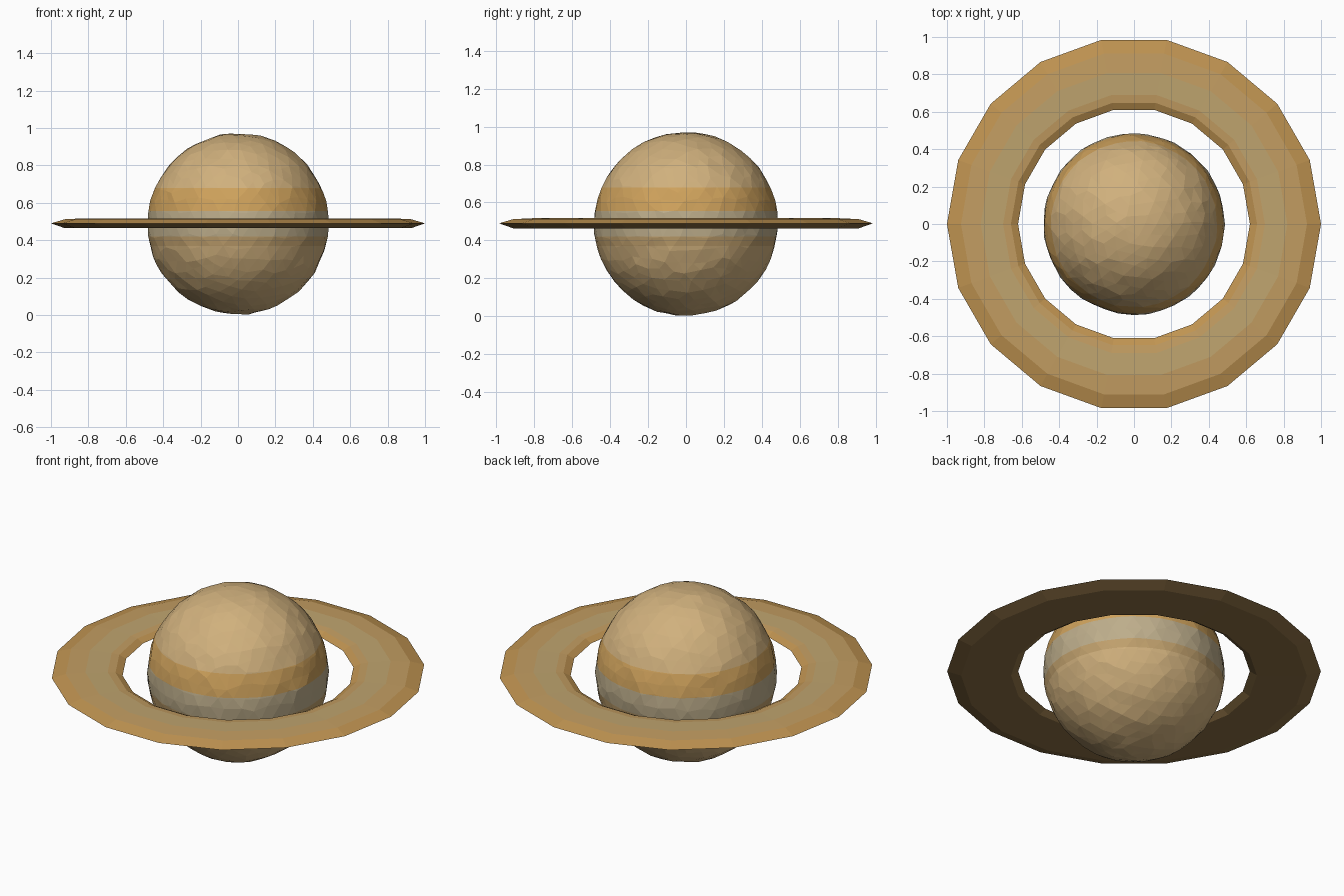
import bpy, bmesh, math, random
from mathutils import Vector

if "Cube" in bpy.data.objects:
    bpy.data.objects.remove(bpy.data.objects["Cube"])

random.seed(4)
CZ = 0.49


def material(name, srgb):
    m = bpy.data.materials.new(name)
    m.diffuse_color = [(c / 255) ** 2.2 for c in srgb] + [1]
    m.use_nodes = True
    m.node_tree.nodes["Principled BSDF"].inputs["Base Color"].default_value = m.diffuse_color
    return m


def finish(bm, name, mats):
    bmesh.ops.recalc_face_normals(bm, faces=bm.faces)
    me = bpy.data.meshes.new(name)
    bm.to_mesh(me)
    bm.free()
    for m in mats:
        me.materials.append(m)
    ob = bpy.data.objects.new(name, me)
    bpy.context.collection.objects.link(ob)
    return ob


tan = material("tan", (207, 175, 124))
orange = material("orange", (205, 160, 92))
pale = material("pale", (188, 172, 138))
sand = material("sand", (190, 158, 108))
ring_gold = material("ring_gold", (190, 146, 82))
ring_mid = material("ring_mid", (194, 156, 98))
ring_light = material("ring_light", (190, 163, 110))
ring_under = material("ring_under", (140, 112, 70))

# Planet: slightly uneven faceted ball, cut along the colour bands
bm = bmesh.new()
bmesh.ops.create_icosphere(bm, subdivisions=4, radius=0.486)
for v in bm.verts:
    n = v.co.normalized()
    jitter = Vector([random.uniform(-0.012, 0.012) for _ in range(3)])
    v.co = (n * 0.486 + jitter).normalized() * random.uniform(0.481, 0.488)
    v.co.z += 0.487
bands = [(0.37, 3), (0.42, 2), (0.50, 2), (0.555, 1), (0.68, 0)]
for z, _ in bands:
    bmesh.ops.bisect_plane(bm, geom=bm.verts[:] + bm.edges[:] + bm.faces[:],
                           plane_co=(0, 0, z), plane_no=(0, 0, 1))
for f in bm.faces:
    z = f.calc_center_median().z
    f.material_index = 0
    for start, idx in bands:
        if z > start:
            f.material_index = idx
finish(bm, "planet", [tan, orange, pale, sand])

# Ring: 18-sided band with a flattened bevelled cross-section
SIDES = 18
profile = [(0.62, 0), (0.658, 0.019), (0.70, 0.024), (0.82, 0.027), (0.925, 0.022),
           (1.0, 0), (0.925, -0.026), (0.658, -0.024)]
colours = [0, 1, 2, 1, 0, 3, 3, 3]
bm = bmesh.new()
loops = []
for i in range(SIDES):
    a = math.tau * i / SIDES
    loops.append([bm.verts.new((r * math.cos(a), r * math.sin(a), CZ + z)) for r, z in profile])
n = len(profile)
for i in range(SIDES):
    p, q = loops[i], loops[(i + 1) % SIDES]
    for j in range(n):
        k = (j + 1) % n
        f = bm.faces.new((p[j], q[j], q[k], p[k]))
        f.material_index = colours[j]
finish(bm, "planet_ring", [ring_gold, ring_mid, ring_light, ring_under])
